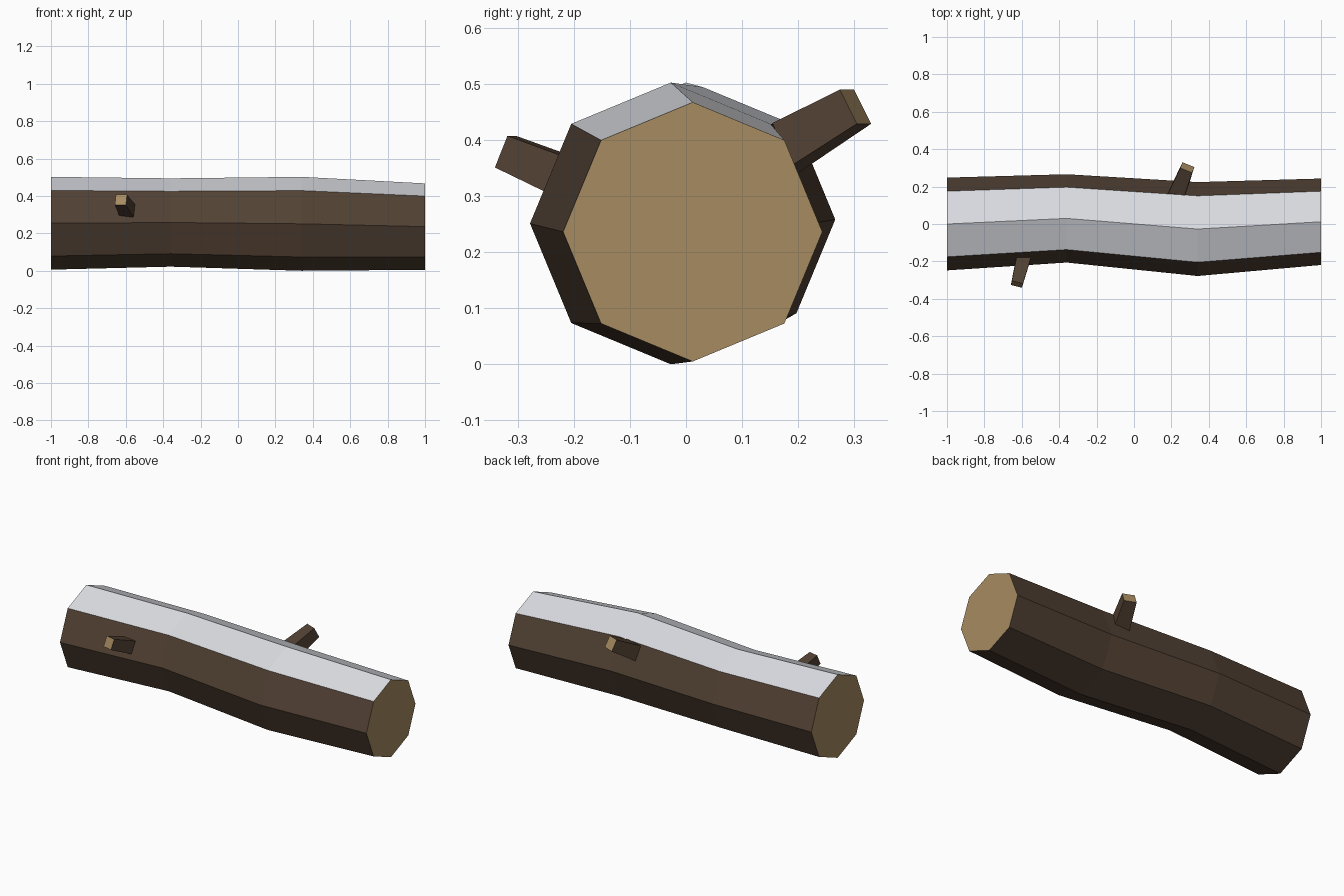
import bpy, bmesh, math
from mathutils import Vector

cube = bpy.data.objects.get("Cube")
if cube:
    bpy.data.objects.remove(cube, do_unlink=True)


def material(name, rgb):
    m = bpy.data.materials.new(name)
    m.use_nodes = True
    m.diffuse_color = (*rgb, 1)
    m.node_tree.nodes["Principled BSDF"].inputs["Base Color"].default_value = (*rgb, 1)
    return m


MATS = [material("bark brown", (0.085, 0.053, 0.034)),
        material("cut wood tan", (0.38, 0.26, 0.12)),
        material("snow white", (0.70, 0.71, 0.75))]
BARK, CUT, SNOW = range(3)


def loft(name, rings, side_material, caps):
    """Join successive rings of points with quads and close both ends."""
    bm = bmesh.new()
    loops = [[bm.verts.new(p) for p in ring] for ring in rings]
    n = len(loops[0])
    for a, b in zip(loops, loops[1:]):
        for i in range(n):
            j = (i + 1) % n
            bm.faces.new((a[i], a[j], b[j], b[i])).material_index = side_material(i)
    for loop, index in zip((loops[0], loops[-1]), caps):
        bm.faces.new(loop).material_index = index
    bmesh.ops.recalc_face_normals(bm, faces=bm.faces)
    mesh = bpy.data.meshes.new(name)
    bm.to_mesh(mesh)
    bm.free()
    for m in MATS:
        mesh.materials.append(m)
    obj = bpy.data.objects.new(name, mesh)
    bpy.context.collection.objects.link(obj)
    return obj


# Crooked octagonal trunk; sections are x, y, z, radius
SIDES = 8
sections = [(-1, 0, 0.254, 0.248), (-0.36, 0.03, 0.258, 0.236),
            (0.34, -0.027, 0.251, 0.251), (1, 0.012, 0.236, 0.231)]
angles = [math.tau * i / SIDES for i in range(SIDES)]
trunk_rings = [[(x, y + r * math.cos(a), z + r * math.sin(a)) for a in angles]
               for x, y, z, r in sections]
# The two strips beside the top ridge carry snow
loft("log_trunk", trunk_rings, lambda i: SNOW if i in (1, 2) else BARK, (CUT, CUT))


# Tapered square branch stubs, sunk into the trunk
def branch(name, tip, direction, length, tip_width, base_width):
    tip, d = Vector(tip), Vector(direction).normalized()
    u = d.cross(Vector((0, 0, 1))).normalized()
    v = u.cross(d)
    rings = []
    for centre, w in ((tip - d * length, base_width), (tip, tip_width)):
        rings.append([centre + (u * s + v * t) * w / 2
                      for s, t in ((-1, -1), (1, -1), (1, 1), (-1, 1))])
    loft(name, rings, lambda i: BARK, (BARK, CUT))


branch("front_branch", (-0.626, -0.322, 0.379), (-0.25, -1, 0.42), 0.2, 0.061, 0.08)
branch("back_branch", (0.285, 0.302, 0.459), (0.4, 1, 0.58), 0.24, 0.069, 0.095)
